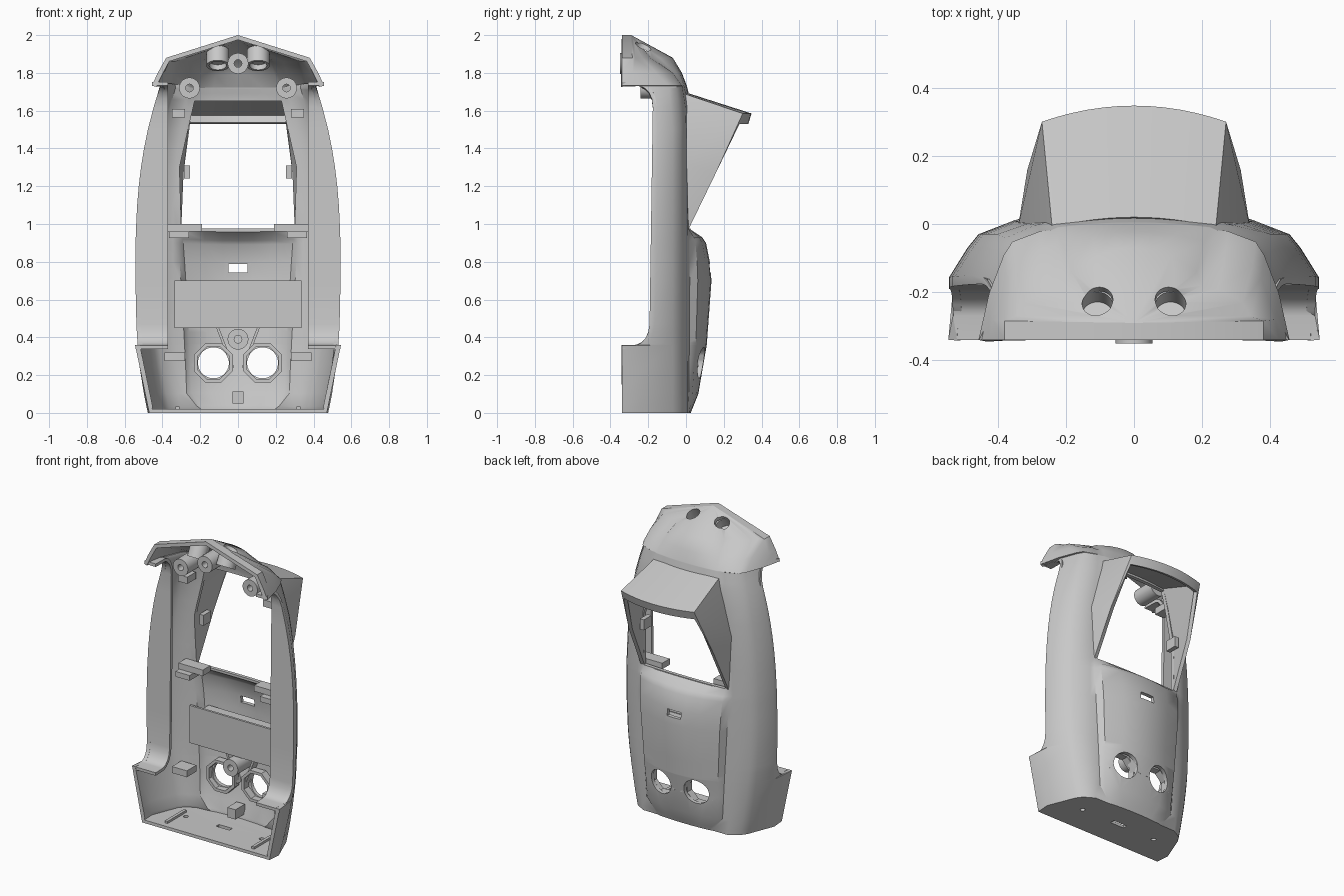
import bpy, bmesh, math
from mathutils import Vector, Matrix

if "Cube" in bpy.data.objects:
    bpy.data.objects.remove(bpy.data.objects["Cube"])

GREY = (0.58, 0.58, 0.58, 1)
mat = bpy.data.materials.new("light grey plastic")
mat.use_nodes = True
mat.diffuse_color = GREY
mat.node_tree.nodes["Principled BSDF"].inputs["Base Color"].default_value = GREY


def finish(name, bm):
    mesh = bpy.data.meshes.new(name)
    bm.to_mesh(mesh)
    bm.free()
    mesh.materials.append(mat)
    obj = bpy.data.objects.new(name, mesh)
    bpy.context.collection.objects.link(obj)
    return obj


def activate(obj):
    bpy.ops.object.select_all(action="DESELECT")
    obj.select_set(True)
    bpy.context.view_layer.objects.active = obj


def smooth(obj):
    activate(obj)
    bpy.ops.object.shade_smooth_by_angle(angle=math.radians(36))


def thicken(obj, thickness):
    modifier = obj.modifiers.new("wall", "SOLIDIFY")
    modifier.thickness, modifier.offset = thickness, -1
    activate(obj)
    bpy.ops.object.modifier_apply(modifier=modifier.name)


def loft(name, rows, floor=False):
    bm = bmesh.new()
    rings = [[bm.verts.new(point) for point in row] for row in rows]
    for low, high in zip(rings, rings[1:]):
        for j in range(len(low) - 1):
            bm.faces.new((low[j], low[j + 1], high[j + 1], high[j]))
    if floor:
        bm.faces.new(rings[0][::-1])
    bmesh.ops.remove_doubles(bm, verts=bm.verts, dist=0.0005)
    return finish(name, bm)


def box(name, centre, size):
    bm = bmesh.new()
    bmesh.ops.create_cube(bm, size=1)
    bmesh.ops.scale(bm, vec=size, verts=bm.verts)
    bmesh.ops.translate(bm, vec=centre, verts=bm.verts)
    return finish(name, bm)


def prism(name, outline, back, depth):
    bm = bmesh.new()
    face = bm.faces.new([bm.verts.new((x, back, z)) for x, z in outline])
    extruded = bmesh.ops.extrude_face_region(bm, geom=[face])["geom"]
    bmesh.ops.translate(bm, vec=(0, -depth, 0),
                        verts=[g for g in extruded if isinstance(g, bmesh.types.BMVert)])
    bmesh.ops.recalc_face_normals(bm, faces=bm.faces)
    return finish(name, bm)


def tube(name, start, axis, outer, inner=0, sides=32):
    """Round bar from start along axis, hollow when inner is given."""
    axis = Vector(axis)
    place = Matrix.Translation(start) @ axis.to_track_quat("Z", "Y").to_matrix().to_4x4()
    loop = [(outer, 0), (outer, axis.length), (inner, axis.length), (inner, 0)]
    bm = bmesh.new()
    rings = []
    for i in range(sides):
        turn = 2 * math.pi * (i + 0.5) / sides
        rings.append([bm.verts.new(place @ Vector((r * math.cos(turn), r * math.sin(turn), h)))
                      for r, h in loop])
    for i, here in enumerate(rings):
        there = rings[(i + 1) % sides]
        for k in range(4 if inner else 3):
            m = (k + 1) % 4
            bm.faces.new((here[k], there[k], there[m], here[m]))
    bmesh.ops.remove_doubles(bm, verts=bm.verts, dist=0.0005)
    bmesh.ops.recalc_face_normals(bm, faces=bm.faces)
    obj = finish(name, bm)
    smooth(obj)
    return obj


def cut(obj, cutter):
    modifier = obj.modifiers.new("cut", "BOOLEAN")
    modifier.operation, modifier.solver, modifier.object = "DIFFERENCE", "EXACT", cutter
    activate(obj)
    bpy.ops.object.modifier_apply(modifier=modifier.name)
    bpy.data.objects.remove(cutter)


def follow(z, points):
    """Value at height z on a line through (height, value) points."""
    for (z0, v0), (z1, v1) in zip(points, points[1:]):
        if z <= z1:
            return v0 + (v1 - v0) * (z - z0) / (z1 - z0)
    return points[-1][1]


# Casing profiles by height: the grip lies between the skirt and the cap
SKIRT, CAP, TOP, FILLET = .36, 1.73, 2, .11
CENTRE = [(0, .025), (.1, .065), (.36, .11), (.7, .135), (.8, .126), (.9, .106), (.93, .085),
          (.97, .025), (1.66, .022), (CAP, .005), (1.8, -.022), (1.88, -.07), (TOP, -.29)]
SHOULDER = [(0, .01), (1, .01), (1.6, 0), (CAP, -.02), (1.8, -.07), (1.88, -.19), (TOP, -.29)]
CREASE = [(0, -.04), (1.5, -.04), (CAP, -.06), (1.8, -.13), (1.88, -.24), (TOP, -.29)]
SIDE = [(0, -.25), (SKIRT, -.19), (.5, -.16), (1.6, -.15), (CAP, -.2), (1.8, -.28), (TOP, -.29)]
PANEL = [(0, .2), (.1, .28), (.9, .33), (1.6, .28), (1.88, .2), (TOP, 0)]
TAPER = [(0, .8), (.6, .85), (TOP, .85)]


def body_width(z):
    if z > CAP:
        return follow(z, [(CAP, .425), (1.8, .415), (1.88, .38), (TOP, 0)])
    return .543 - .139 * abs(z - .75) ** 2.6


def rim_width(z):
    if z < SKIRT:
        return .47 + .075 * z / SKIRT
    if z > CAP:
        return follow(z, [(CAP, .457), (1.8, .425), (1.88, .38), (TOP, 0)])
    return body_width(z)


def front(z):
    if z < SKIRT or z > CAP:
        return -.34
    reach = max(0, 1 - min(z - SKIRT, CAP - z) / FILLET)
    return -.2 + .015 * z - .075 * (1 - math.sqrt(1 - reach * reach))


def section(z):
    w, panel, taper = body_width(z), follow(z, PANEL), follow(z, TAPER)
    crease, shoulder, centre = (follow(z, p) for p in (CREASE, SHOULDER, CENTRE))
    rise = centre - shoulder
    half = [(rim_width(z), front(z)), (w, follow(z, SIDE))]
    if z < TOP:
        half += [(w * (taper + .05), crease - .03), (w * (taper - .01), crease + .01)]
    else:
        half += [(0, crease), (0, crease)]
    half.append((w * .65, shoulder))
    half += [(panel * a, shoulder + b * rise)
             for a, b in ((1, .08), (.92, .42), (.55, .8), (.25, .96))]
    left = [(x, y, z) for x, y in half]
    return left + [(0, centre, z)] + [(-x, y, z) for x, y, z in left[::-1]]


bends = [FILLET * k for k in (0, .02, .1, .3, .6, 1)]
grip_heights = ([SKIRT - .002] + [SKIRT + b for b in bends]
                + [.7, .8, .9, .93, .97, 1.1, 1.2, 1.3, 1.4, 1.5]
                + [CAP - b for b in bends[::-1]] + [CAP + .002])
heights = [0, .03, .1, .25] + grip_heights + [1.8, 1.88, TOP]
casing = loft("casing", [section(z) for z in heights], floor=True)
thicken(casing, .025)

# Openings: window, slots, lens holes, roof holes and floor holes
WINDOW = [(.3, .975), (.31, 1.3), (.23, 1.65)]
cut(casing, prism("window_cut", WINDOW + [(-x, z) for x, z in WINDOW[::-1]], .2, .4))
cut(casing, box("slot_cut", (0, .15, .767), (.1, .3, .045)))
cut(casing, box("floor_slot_cut", (0, -.145, 0), (.1, .03, .2)))
SLOPE = Vector((0, .48, .88))
for s in (-1, 1):
    cut(casing, tube("lens_cut", (s * .13, -.1, .265), (0, .4, 0), .082))
    mouth = Vector((s * .107, -.23, 1.935))
    cut(casing, tube("roof_cut", mouth - SLOPE * .1, SLOPE * .2, .045))
    cut(casing, tube("floor_cut", (s * .28, -.15, -.1), (0, 0, .2), .015))
smooth(casing)

# Hood around the window, with a drooping lip
steps = [i / 6 for i in range(6, -7, -1)]
bm = bmesh.new()
base, tip, lip = [[bm.verts.new((width * t, y - bow * t * t, z)) for t in steps]
                  for width, y, bow, z in ((.24, .02, .03, 1.69), (.27, .347, .047, 1.585),
                                           (.262, .33, .047, 1.53))]
for upper, lower in ((base, tip), (tip, lip)):
    for j in range(len(steps) - 1):
        bm.faces.new((upper[j], upper[j + 1], lower[j + 1], lower[j]))
for s, end in ((1, 0), (-1, -1)):
    foot = bm.verts.new((s * .325, .015, .975))
    brow = bm.verts.new((s * .313, .158, 1.27))
    flank = bm.verts.new((s * .34, -.008, 1.32))
    bm.faces.new((base[end], tip[end], flank))
    bm.faces.new((tip[end], lip[end], brow))
    bm.faces.new((tip[end], brow, flank))
    bm.faces.new((brow, foot, flank))
bmesh.ops.recalc_face_normals(bm, faces=bm.faces)
bm.faces.ensure_lookup_table()
if bm.faces[0].normal.z < 0:
    bmesh.ops.reverse_faces(bm, faces=bm.faces)
hood = finish("window_hood", bm)
thicken(hood, .025)
smooth(hood)

for s, side in ((1, "left"), (-1, "right")):
    # Hand grip flange along the front of each side
    rows = []
    for z in grip_heights:
        row = [(s * .37, front(z), z), (s * (rim_width(z) - .002), front(z), z)]
        rows.append(row[::s])
    grip = loft(side + "_grip", rows)
    thicken(grip, .02)
    smooth(grip)

    # Lens collars and roof pockets
    tube(side + "_lens_collar", (s * .13, 0, .265), (0, .05, 0), .112, .092, 8)
    mouth = Vector((s * .107, -.23, 1.935))
    tube(side + "_roof_pocket", mouth - SLOPE * .11, SLOPE * .09, .06, .0455)
    tube(side + "_pocket_floor", mouth - SLOPE * .11, SLOPE * .03, .06)

    # Screw boss, clips and ribs
    tube(side + "_upper_boss", (s * .257, -.24, 1.72), (0, .16, 0), .055, .02)
    box(side + "_lower_clip", (s * .335, -.09, .297), (.11, .1, .043))
    box(side + "_upper_clip", (s * .315, -.09, 1.587), (.07, .09, .045))
    box(side + "_window_clip", (s * .27, .04, 1.275), (.03, .08, .07))
    box(side + "_sill_plate", (s * .28, -.06, .98), (.18, .08, .04))
    box(side + "_sill_clip", (s * .312, -.09, .943), (.105, .1, .035))
    box(side + "_floor_rib", (s * .32, -.2, .027), (.02, .2, .015))
    prism(side + "_boss_rib", [(s * .02, .24), (s * .035, .24),
                               (s * .115, .45), (s * .1, .45)], .09, .07)

# Central bosses, backing plate and floor post
tube("top_boss", (0, -.35, 1.85), (0, .2, 0), .055, .02)
tube("lower_boss", (0, -.08, .39), (0, .18, 0), .055, .02)
box("backing_plate", (0, -.025, .575), (.67, .015, .25))
box("backing_shelf", (0, .015, .577), (.5, .065, .235))
box("floor_post", (0, -.02, .082), (.06, .1, .065))
